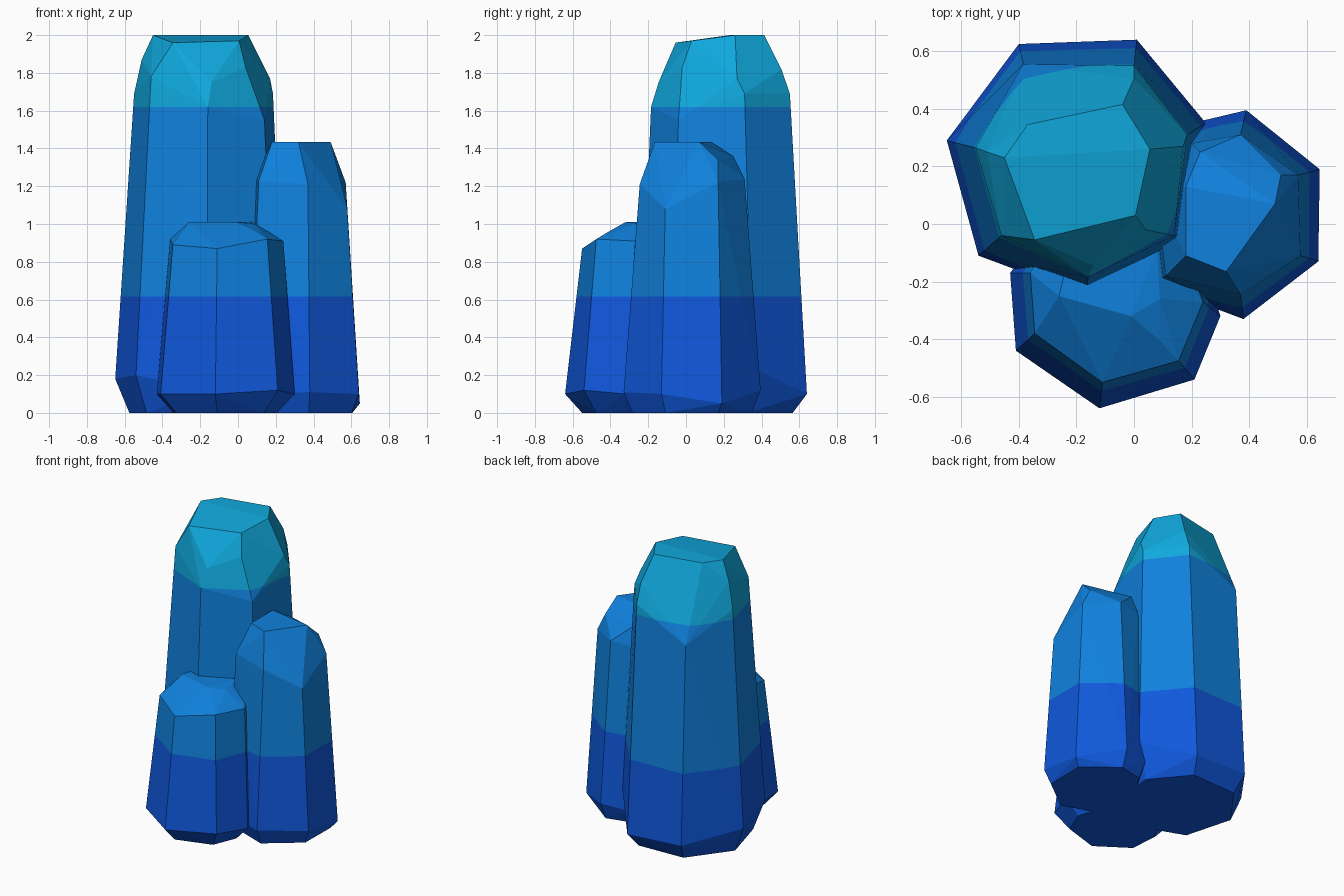
import bpy, bmesh, math
from mathutils import Vector

if "Cube" in bpy.data.objects:
    bpy.data.objects.remove(bpy.data.objects["Cube"])


def material(name, rgb):
    m = bpy.data.materials.new(name)
    m.diffuse_color = (*rgb, 1.0)
    m.use_nodes = True
    m.node_tree.nodes["Principled BSDF"].inputs["Base Color"].default_value = m.diffuse_color
    return m


MATS = [material("deep blue", (0.005, 0.098, 0.72)),
        material("mid blue", (0.005, 0.22, 0.72)),
        material("teal tip", (0.005, 0.39, 0.72))]
BANDS = (0.615, 1.62)   # heights where the colour changes


def crystal(name, rim, upper, tip, base_centre, base_scale):
    """Faceted crystal: hull of shrunken base, wide rim, upper ring and tip points."""
    c = Vector(base_centre)
    base = []
    for x, y, z in rim:
        p = c + (Vector((x, y)) - c) * base_scale
        base.append((p.x, p.y, 0.0))
    bm = bmesh.new()
    for p in base + rim + upper + tip:
        bm.verts.new(p)
    res = bmesh.ops.convex_hull(bm, input=bm.verts[:])
    loose = [v for v in bm.verts if not v.link_faces]
    bmesh.ops.delete(bm, geom=loose, context='VERTS')
    # merge nearly flat triangles into large facets
    bmesh.ops.dissolve_limit(bm, angle_limit=math.radians(3),
                             verts=bm.verts[:], edges=bm.edges[:])
    # cut at the colour bands
    for h in BANDS:
        bmesh.ops.bisect_plane(bm, geom=bm.verts[:] + bm.edges[:] + bm.faces[:],
                               plane_co=(0, 0, h), plane_no=(0, 0, 1))
    bmesh.ops.recalc_face_normals(bm, faces=bm.faces[:])
    for f in bm.faces:
        z = f.calc_center_median().z
        f.material_index = sum(z > h for h in BANDS)
        f.smooth = False
    me = bpy.data.meshes.new(name)
    bm.to_mesh(me)
    bm.free()
    for m in MATS:
        me.materials.append(m)
    ob = bpy.data.objects.new(name, me)
    bpy.context.collection.objects.link(ob)
    return ob


# tall crystal, back left
crystal("tall_crystal",
        rim=[(-.65, .29, .18), (-.40, .625, .12), (.01, .64, .10), (.25, .35, .24),
             (.20, -.08, .15), (-.165, -.25, .12), (-.54, -.11, .20)],
        upper=[(-.55, .265, 1.69), (-.385, .555, 1.50), (0, .55, 1.69), (.185, .31, 1.69),
               (.14, -.04, 1.55), (-.16, -.185, 1.62), (-.46, -.04, 1.78)],
        tip=[(-.51, .25, 1.87), (0, .505, 1.82), (.17, .27, 1.77), (.04, -.02, 1.83),
             (-.14, -.145, 1.75),
             (-.45, .23, 2.0), (-.37, .345, 2.0), (-.04, .415, 2.0), (.055, .26, 2.0),
             (.005, .03, 1.97), (-.345, -.055, 1.96)],
        base_centre=(-.21, .20), base_scale=.83)

# middle crystal, right
crystal("middle_crystal",
        rim=[(.39, .395, .12), (.645, .19, .05), (.64, -.13, .10), (.38, -.33, .11),
             (.06, -.21, .10), (.02, .08, .10), (.20, .35, .10)],
        upper=[(.37, .31, 1.24), (.57, .17, 1.22), (.578, -.11, 1.08), (.37, -.245, 1.21),
               (.11, -.18, 1.23), (.08, .08, 1.23), (.20, .28, 1.23)],
        tip=[(.18, .13, 1.435), (.49, .07, 1.435), (.32, -.165, 1.435),
             (.18, -.11, 1.435), (.23, .25, 1.36), (.51, .17, 1.34)],
        base_centre=(.34, .03), base_scale=.87)

# short crystal, front
crystal("short_crystal",
        rim=[(-.41, -.44, .10), (-.12, -.64, .10), (.21, -.54, .12), (.30, -.32, .10),
             (.20, 0, .10), (-.30, 0, .10), (-.43, -.17, .10)],
        upper=[(-.345, -.38, .89), (-.11, -.55, .87), (.155, -.475, .92), (.24, -.27, .91),
               (.15, -.04, .92), (-.28, -.04, .92), (-.36, -.17, .92)],
        tip=[(-.26, -.25, 1.01), (-.01, -.32, 1.01), (.09, -.26, 1.0), (.085, -.40, .965),
             (.08, -.08, 1.01), (-.22, -.08, 1.01)],
        base_centre=(-.08, -.28), base_scale=.75)
